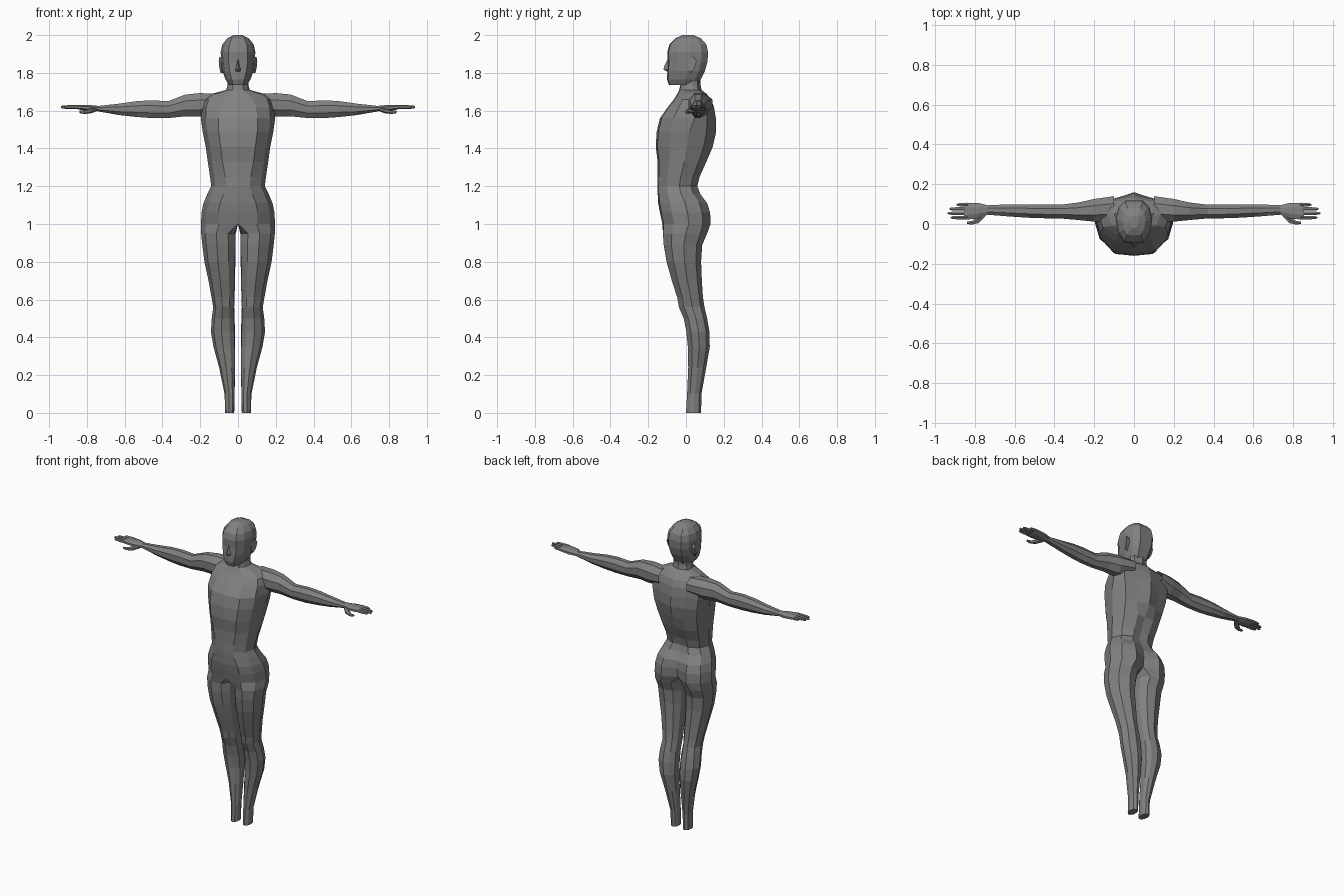
import bpy, bmesh, math

skin = bpy.data.materials.new("plain grey")
skin.diffuse_color = (0.22, 0.22, 0.22, 1)


def finish(name, bm, mirror=True):
    """Turn a bmesh of the right half into a mirrored, flat-shaded object."""
    bmesh.ops.remove_doubles(bm, verts=bm.verts, dist=0.0005)
    bmesh.ops.recalc_face_normals(bm, faces=bm.faces)
    me = bpy.data.meshes.new(name)
    bm.to_mesh(me)
    bm.free()
    me.materials.append(skin)
    ob = bpy.data.objects.new(name, me)
    bpy.context.collection.objects.link(ob)
    if mirror:
        m = ob.modifiers.new("mirror", 'MIRROR')
        m.use_clip = True
        m.merge_threshold = 0.0008
    return ob


def loft(bm, rows, closed=True, cap0=False, cap1=False):
    """Skin a list of point rows with quads."""
    vs = [[bm.verts.new(p) for p in r] for r in rows]
    n = len(rows[0])
    for a, b in zip(vs, vs[1:]):
        for i in range(n if closed else n - 1):
            j = (i + 1) % n
            bm.faces.new((a[i], a[j], b[j], b[i]))
    if cap0:
        bm.faces.new(vs[0][::-1])
    if cap1:
        bm.faces.new(vs[-1])
    return bm


def half_ring(z, yf, yb, xp, w, xb, groove, ym=0.5):
    """Half a horizontal section, from front centre round the side to back centre."""
    d = yb - yf
    return [(0, yf, z), (xp, yf + 0.03 * d, z), (xp + 0.72 * (w - xp), yf + 0.24 * d, z),
            (w, yf + ym * d, z), (xb + 0.72 * (w - xb), yb - 0.16 * d, z),
            (xb, yb - (0 if groove >= 0 else 0.09 * d), z), (0, yb - max(groove, 0), z)]


# Torso: z, front y, back y, front panel, half width, back panel, spine groove (-1 = ridge)
torso_rows = [
    (1.00, -0.125, 0.130, 0.100, 0.196, 0.090, 0.045),
    (1.06, -0.138, 0.128, 0.105, 0.193, 0.090, 0.035),
    (1.11, -0.147, 0.112, 0.095, 0.183, 0.085, 0.020),
    (1.16, -0.150, 0.075, 0.075, 0.162, 0.070, 0.010),
    (1.20, -0.152, 0.060, 0.062, 0.142, 0.055, 0.008),
    (1.25, -0.150, 0.072, 0.068, 0.148, 0.055, 0.008),
    (1.33, -0.150, 0.108, 0.082, 0.160, 0.060, 0.008),
    (1.41, -0.160, 0.142, 0.092, 0.171, 0.070, -1),
    (1.49, -0.155, 0.160, 0.102, 0.187, 0.080, -1),
    (1.56, -0.138, 0.158, 0.104, 0.197, 0.090, -1),
    (1.62, -0.096, 0.148, 0.095, 0.196, 0.090, -1),
    (1.66, -0.064, 0.132, 0.080, 0.185, 0.080, -1),
    (1.69, -0.045, 0.108, 0.050, 0.135, 0.055, -1),
    (1.71, -0.036, 0.082, 0.028, 0.062, 0.028, -1),
    (1.735, -0.030, 0.078, 0.026, 0.055, 0.026, -1),
    (1.79, -0.025, 0.078, 0.026, 0.055, 0.026, -1),
]
rows = [half_ring(*r, ym=0.55 if r[0] < 1.5 else 0.62) for r in torso_rows]
finish("torso_and_neck", loft(bmesh.new(), rows, closed=False))

# Legs: z, front y, back y, inner x, outer x
leg_rows = [
    (0.95, -0.122, 0.112, 0.012, 0.195), (0.89, -0.118, 0.086, 0.012, 0.189),
    (0.80, -0.103, 0.080, 0.014, 0.178), (0.70, -0.075, 0.084, 0.016, 0.156),
    (0.61, -0.046, 0.090, 0.018, 0.140), (0.56, -0.038, 0.098, 0.020, 0.131),
    (0.50, -0.012, 0.112, 0.018, 0.139), (0.43, 0.002, 0.124, 0.016, 0.143),
    (0.35, 0.010, 0.126, 0.015, 0.130), (0.24, 0.012, 0.107, 0.015, 0.100),
    (0.10, 0.006, 0.082, 0.018, 0.071), (0.00, 0.000, 0.080, 0.020, 0.068),
]


def leg_ring(z, yf, yb, xi, xo):
    w, d = xo - xi, yb - yf
    prof = [(0.22, 0.08), (0.56, 0.0), (0.88, 0.2), (1, 0.52), (0.87, 0.85),
            (0.52, 1), (0.2, 0.92), (0.02, 0.72), (0, 0.5), (0.03, 0.28)]
    return [(xi + u * w, yf + v * d, z) for u, v in prof]


# the top of each leg shares its outline with the bottom of the torso
top = rows[0] + [(0, 0.05, 1.0), (0, 0.0, 1.0), (0, -0.06, 1.0)]
finish("legs", loft(bmesh.new(), [top] + [leg_ring(*r) for r in leg_rows], cap1=True))


def side_ring(x, y0, y1, z0, z1, n=8):
    """Oval section across the x axis."""
    r = 1 / math.cos(math.pi / n)
    out = []
    for i in range(n):
        a = 2 * math.pi * (i + 0.5) / n
        out.append((x, (y0 + y1) / 2 + r * math.cos(a) * (y1 - y0) / 2,
                    (z0 + z1) / 2 + r * math.sin(a) * (z1 - z0) / 2))
    return out


# Arms: x, y range, z range
arm_rows = [
    (0.10, 0.015, 0.140, 1.590, 1.688), (0.20, 0.012, 0.126, 1.568, 1.693),
    (0.28, 0.020, 0.108, 1.570, 1.685), (0.37, 0.028, 0.097, 1.561, 1.650),
    (0.46, 0.029, 0.097, 1.561, 1.655), (0.54, 0.032, 0.099, 1.567, 1.650),
    (0.63, 0.038, 0.099, 1.577, 1.637), (0.74, 0.047, 0.094, 1.596, 1.625),
]
finish("arms", loft(bmesh.new(), [side_ring(*r) for r in arm_rows]))

# Palms
palm_rows = [(0.735, 0.047, 0.094, 1.597, 1.625), (0.785, 0.028, 0.106, 1.597, 1.630),
             (0.845, 0.022, 0.107, 1.606, 1.630), (0.855, 0.024, 0.105, 1.611, 1.627)]
finish("palms", loft(bmesh.new(), [side_ring(*r) for r in palm_rows], cap1=True))

# Fingers: y and tip x
bm = bmesh.new()
for y, tip in ((0.097, 0.892), (0.076, 0.928), (0.054, 0.938), (0.032, 0.922)):
    loft(bm, [side_ring(x, y - r, y + r, 1.619 - r, 1.619 + r, 6)
              for x, r in ((0.835, 0.009), ((0.84 + tip) / 2, 0.009), (tip - 0.008, 0.007), (tip, 0.003))],
         cap1=True)
finish("fingers", bm)

# Thumbs
thumb_rows = [(0.750, 0.035, 0.065, 1.598, 1.618), (0.780, 0.005, 0.042, 1.587, 1.610),
              (0.815, -0.003, 0.016, 1.584, 1.601), (0.840, 0.000, 0.012, 1.588, 1.599)]
finish("thumbs", loft(bmesh.new(), [side_ring(*r, n=6) for r in thumb_rows], cap0=True, cap1=True))

# Head: z, front y, back y, front panel, half width, back panel, groove
head_rows = [
    (1.735, -0.090, 0.060, 0.025, 0.046, 0.025, 0),
    (1.765, -0.100, 0.078, 0.034, 0.066, 0.034, 0),
    (1.810, -0.099, 0.100, 0.045, 0.082, 0.040, 0),
    (1.860, -0.096, 0.114, 0.050, 0.088, 0.045, 0),
    (1.910, -0.099, 0.117, 0.050, 0.092, 0.045, 0),
    (1.950, -0.088, 0.108, 0.046, 0.083, 0.042, 0),
    (1.982, -0.058, 0.080, 0.034, 0.058, 0.032, 0),
    (2.000, -0.020, 0.040, 0.012, 0.022, 0.012, 0),
]
bm = loft(bmesh.new(), [half_ring(*r, ym=0.55) for r in head_rows], closed=False, cap0=True, cap1=True)
finish("head", bm)

# Nose: wedge widening towards the tip
bm = bmesh.new()
loft(bm, [[(0, yt, z), (w, -0.092, z), (0, -0.085, z)] for z, yt, w in
          ((1.870, -0.098, 0.006), (1.832, -0.117, 0.012), (1.818, -0.119, 0.018), (1.806, -0.099, 0.014))],
     closed=False)
finish("nose", bm)

# Ears: oval plates flaring out from the head
bm = bmesh.new()
outline = [(0.012, 1.825), (0.010, 1.862), (0.024, 1.884), (0.045, 1.884),
           (0.056, 1.862), (0.046, 1.825), (0.026, 1.800)]
loft(bm, [[(0.074, y, z) for y, z in outline],
          [(0.086 + 0.35 * (y - 0.01), y, z) for y, z in outline]], cap0=True, cap1=True)
finish("ears", bm)
